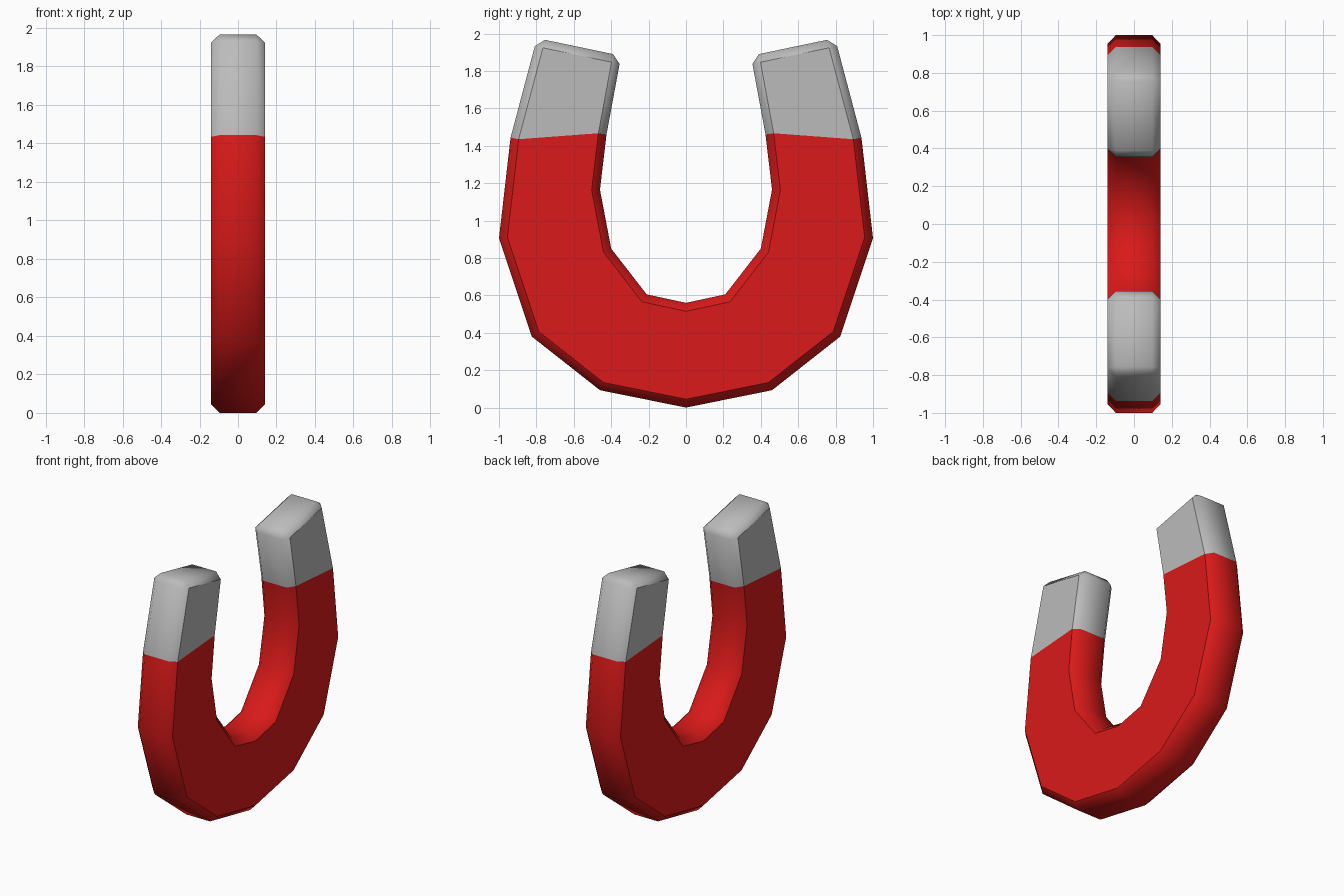
import bpy, bmesh

if "Cube" in bpy.data.objects:
    bpy.data.objects.remove(bpy.data.objects["Cube"])

HALF_THICK = 0.14
CHAMFER = 0.044

# Half profile from the bottom centre to the tip: (outer y, z), (inner y, z)
half = [
    ((0.0, 0.0), (0.0, 0.56)),
    ((0.46, 0.093), (0.21, 0.605)),
    ((0.825, 0.38), (0.40, 0.85)),
    ((1.0, 0.905), (0.46, 1.165)),
    ((0.938, 1.443), (0.425, 1.46)),
    ((0.797, 1.975), (0.347, 1.881)),
]
mirrored = [((-o[0], o[1]), (-i[0], i[1])) for o, i in reversed(half[1:])]
sections = mirrored + half


def material(name, colour):
    m = bpy.data.materials.new(name)
    m.diffuse_color = colour
    m.use_nodes = True
    m.node_tree.nodes["Principled BSDF"].inputs["Base Color"].default_value = m.diffuse_color
    return m


# Rectangular bar swept along the horseshoe sections
bm = bmesh.new()
rings = []
for (oy, oz), (iy, iz) in sections:
    rings.append([bm.verts.new(p) for p in (
        (-HALF_THICK, oy, oz), (HALF_THICK, oy, oz),
        (HALF_THICK, iy, iz), (-HALF_THICK, iy, iz))])
last = len(rings) - 1
for n, (a, b) in enumerate(zip(rings, rings[1:])):
    for k in range(4):
        j = (k + 1) % 4
        face = bm.faces.new((a[k], a[j], b[j], b[k]))
        face.material_index = 1 if n in (0, last - 1) else 0
# Pole ends
for ring in (rings[0], rings[-1]):
    bm.faces.new(ring).material_index = 1
bmesh.ops.recalc_face_normals(bm, faces=bm.faces)

# Chamfer the rims and pole ends
rims = [e for e in bm.edges if e.calc_face_angle(0) > 1.0]
bmesh.ops.bevel(bm, geom=rims, offset=CHAMFER, offset_type='OFFSET',
                segments=1, profile=0.5, affect='EDGES', material=-1)

# Smooth rim, crisp border around the two flat sides
bm.normal_update()
for f in bm.faces:
    f.smooth = True
for e in bm.edges:
    flat = [abs(f.normal.x) > 0.99 for f in e.link_faces]
    e.smooth = all(flat) or not any(flat)

mesh = bpy.data.meshes.new("horseshoe_magnet")
bm.to_mesh(mesh)
bm.free()
mesh.materials.append(material("red_paint", (0.7, 0.01, 0.01, 1)))
mesh.materials.append(material("bare_steel", (0.5, 0.5, 0.5, 1)))
magnet = bpy.data.objects.new("horseshoe_magnet", mesh)
bpy.context.collection.objects.link(magnet)
